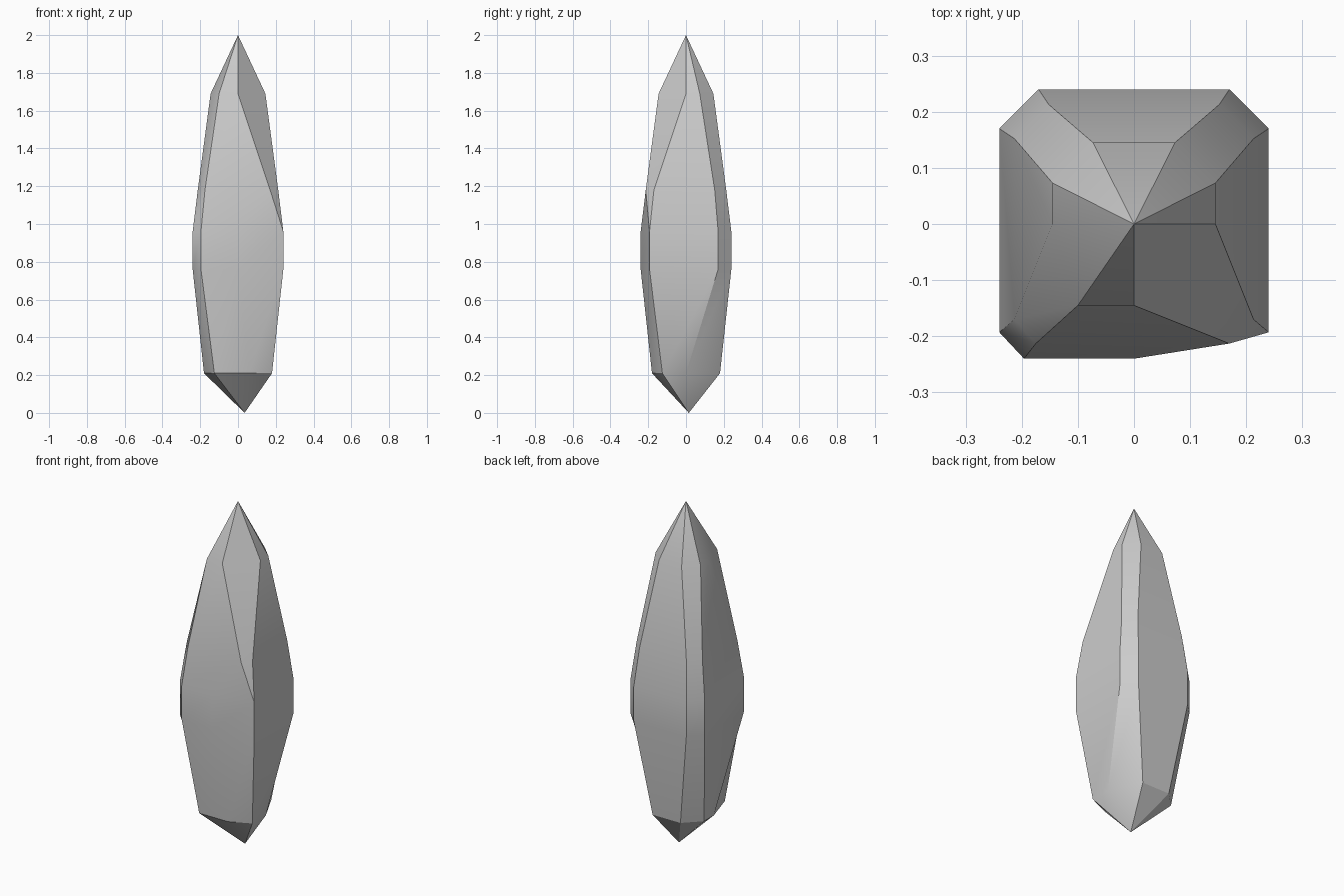
import bpy, bmesh, math

if "Cube" in bpy.data.objects:
    bpy.data.objects.remove(bpy.data.objects["Cube"])

# Irregular chamfered cross-sections, counter-clockwise from the front-left corner
shoulder = [(-.1, -.145), (0, -.145), (.145, 0), (.145, .073),
            (.073, .145), (-.073, .145), (-.145, .073), (-.145, 0)]
upper = [(-.175, -.213), (.17, -.213), (.213, -.17), (.213, .152),
         (.152, .213), (-.152, .213), (-.213, .152), (-.213, -.17)]
waist = [(-.196, -.24), (0, -.24), (.24, -.193), (.24, .17),
         (.17, .24), (-.17, .24), (-.24, .17), (-.24, -.193)]
base = [(-.125, -.18), (.06, -.18), (.18, -.125), (.18, 0),
        (.09, .18), (-.09, .18), (-.18, .09), (-.18, 0)]
levels = [(.21, base), (.76, waist), (.96, waist), (1.18, upper), (1.69, shoulder)]

bm = bmesh.new()
rings = [[bm.verts.new((x, y, z)) for x, y in pts] for z, pts in levels]
bottom = bm.verts.new((.035, .015, 0))
top = bm.verts.new((0, 0, 2))

# Side facets between neighbouring cross-sections
for k, (lo, hi) in enumerate(zip(rings, rings[1:])):
    for i in range(8):
        j = (i + 1) % 8
        if i == 1 and k == 0:      # chipped corner below the waist
            bm.faces.new((lo[i], lo[j], hi[j]))
            bm.faces.new((lo[i], hi[j], hi[i]))
        elif i == 1 and k == 2:    # chipped corner above the waist
            bm.faces.new((lo[i], lo[j], hi[i]))
            bm.faces.new((lo[j], hi[j], hi[i]))
        else:
            bm.faces.new((lo[i], lo[j], hi[j], hi[i]))

# Pointed ends
for i in range(8):
    j = (i + 1) % 8
    bm.faces.new((rings[0][j], rings[0][i], bottom))
    bm.faces.new((rings[-1][i], rings[-1][j], top))

bmesh.ops.recalc_face_normals(bm, faces=bm.faces)
mesh = bpy.data.meshes.new("crystal_shard")
bm.to_mesh(mesh)
bm.free()
shard = bpy.data.objects.new("crystal_shard", mesh)
bpy.context.collection.objects.link(shard)
bpy.context.view_layer.objects.active = shard
shard.select_set(True)
bpy.ops.object.shade_smooth_by_angle(angle=math.radians(30))
